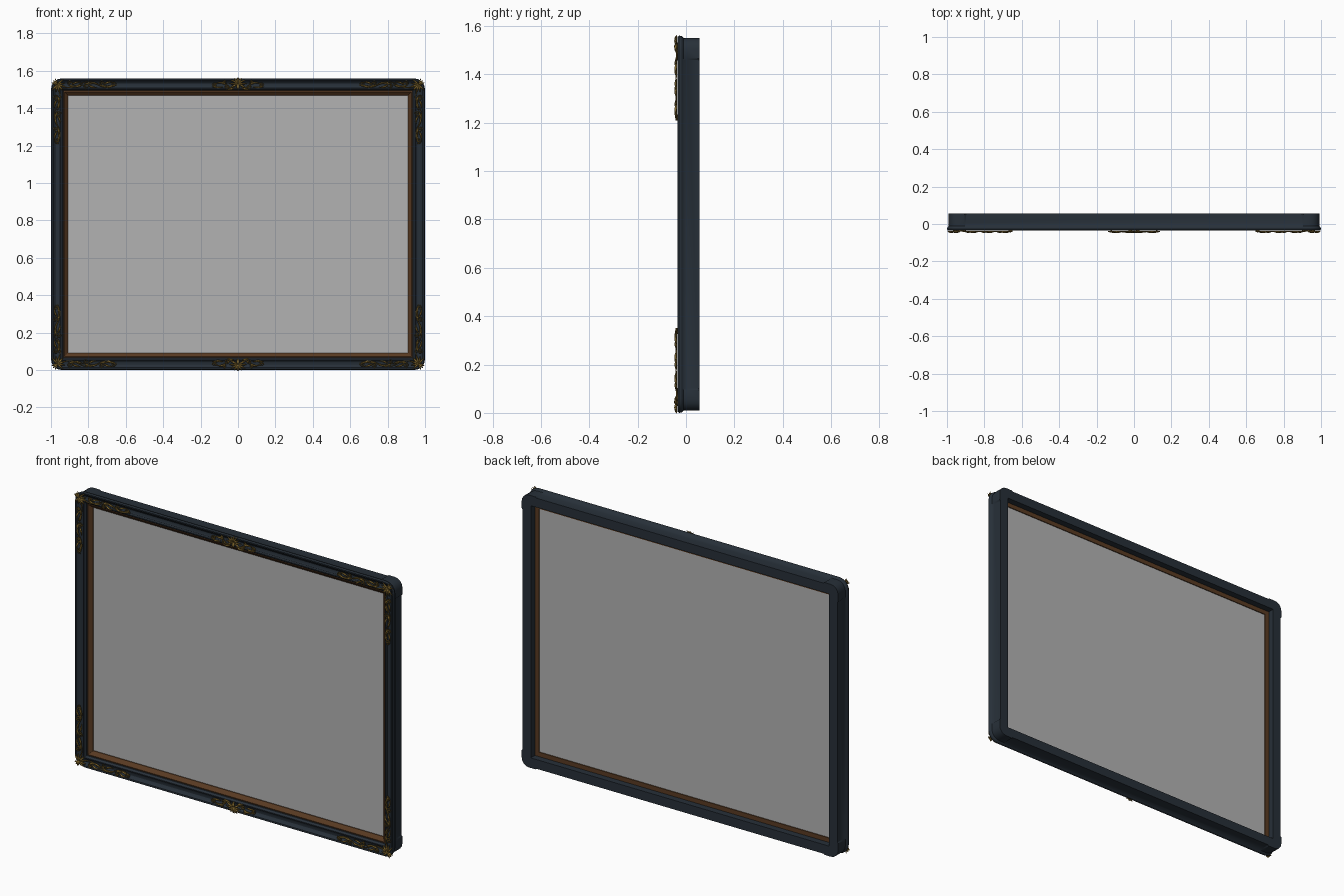
import bpy, bmesh, math

if "Cube" in bpy.data.objects:
    bpy.data.objects.remove(bpy.data.objects["Cube"])

H = 1.56          # overall height
CZ = H / 2


def material(name, rgba):
    m = bpy.data.materials.new(name)
    m.diffuse_color = rgba
    m.use_nodes = True
    m.node_tree.nodes["Principled BSDF"].inputs["Base Color"].default_value = m.diffuse_color
    return m


DARK = material("dark_paint", (0.020, 0.029, 0.040, 1))
BROWN = material("brown_wood", (0.10, 0.043, 0.016, 1))
GOLD = material("old_gold", (0.20, 0.125, 0.025, 1))


def ring_stations(d, y, radius, swell):
    """Points around the rectangle inset by d, corners rounded, slightly swollen."""
    pts = []
    b = 0.005 if (swell and d < 0.02 and y > 0) else 0.0
    r = max(radius - d, 0.0008)
    for sx, sz in ((1, 1), (-1, 1), (-1, -1), (1, -1)):
        arc = []
        for k in range(5):
            a = math.radians(90 * k / 4)
            arc.append((1 - d - r + b + r * math.cos(a), CZ - d - r + b + r * math.sin(a)))
        corner = arc
        if swell:
            e = 0.095
            corner = ([(1 - d, CZ - e - 0.006), (1 - d + b, CZ - e)] + arc +
                      [(1 - e, CZ - d + b), (1 - e - 0.006, CZ - d)])
        if sx * sz < 0:
            corner = corner[::-1]
        pts += [(sx * x, y, CZ + sz * z) for x, z in corner]
    return pts


def moulding(name, profile, radius, mat, swell=False):
    """Sweep a closed (inset, y) profile around the rectangle."""
    bm = bmesh.new()
    rings = [[bm.verts.new(p) for p in ring_stations(d, y, radius, swell)] for d, y in profile]
    n = len(rings[0])
    for i, ra in enumerate(rings):
        rb = rings[(i + 1) % len(rings)]
        for j in range(n):
            k = (j + 1) % n
            bm.faces.new((ra[j], ra[k], rb[k], rb[j]))
    bmesh.ops.recalc_face_normals(bm, faces=bm.faces)
    me = bpy.data.meshes.new(name)
    bm.to_mesh(me)
    bm.free()
    ob = bpy.data.objects.new(name, me)
    bpy.context.collection.objects.link(ob)
    me.materials.append(mat)
    bpy.context.view_layer.objects.active = ob
    ob.select_set(True)
    bpy.ops.object.shade_smooth_by_angle(angle=math.radians(30))
    ob.select_set(False)
    return ob


# Outer dark frame with a flared front edge, cove and inner bead
moulding("outer_frame", [
    (0.014, 0.055), (0.014, 0.006), (0.009, -0.011), (0.002, -0.018), (0.0, -0.028),
    (0.005, -0.035), (0.013, -0.034), (0.018, -0.026), (0.028, -0.020), (0.040, -0.020),
    (0.048, -0.024), (0.052, -0.031), (0.058, -0.031), (0.066, -0.020), (0.066, 0.055)],
    0.06, DARK, True)

# Inner brown slip
moulding("inner_slip", [(0.064, -0.014), (0.072, -0.016), (0.091, 0.002),
                        (0.091, 0.018), (0.064, 0.018)], 0.0, BROWN)

# Pane
bpy.ops.mesh.primitive_cube_add(size=1, location=(0, 0.010, CZ))
pane = bpy.context.object
pane.name = "pane"
pane.scale = (1.83, 0.006, H - 0.17)
pane.data.materials.append(material("pane_grey", (0.45, 0.45, 0.45, 0.75)))


# Ornament strokes: lists of (s along, t inward, lift, radius)
def spiral(s, t, r, start, turns):
    n = 16
    return [(s + r * (1 - 0.8 * i / n) * math.cos(start + turns * math.tau * i / n),
             t + r * (1 - 0.8 * i / n) * math.sin(start + turns * math.tau * i / n),
             0.004, 0.0022 + 0.0016 * i / n) for i in range(n + 1)]


def leaf(s, t, ang, length, bend=0.6, fat=0.0045):
    pts, n = [], 6
    for i in range(n + 1):
        u = i / n
        pts.append((s, t, 0.006 * math.sin(math.pi * u), 0.0008 + fat * math.sin(math.pi * u ** 0.8)))
        a = ang + bend * u
        s += length / n * math.cos(a)
        t += length / n * math.sin(a)
    return pts


def stem(s0, s1, t, amp, waves):
    n = 30
    return [(s0 + (s1 - s0) * i / n, t + amp * math.sin(waves * math.tau * i / n),
             0.004 * math.sin(math.pi * i / n), 0.0032 - 0.0015 * i / n) for i in range(n + 1)]


def ornament(name, strokes, maps):
    """One curve object holding every stroke, placed through each map."""
    cu = bpy.data.curves.new(name, "CURVE")
    cu.dimensions = "3D"
    cu.bevel_depth = 1.0
    cu.bevel_resolution = 1
    cu.use_fill_caps = True
    for f in maps:
        for st in strokes:
            sp = cu.splines.new("POLY")
            sp.points.add(len(st) - 1)
            for p, (s, t, lift, rad) in zip(sp.points, st):
                x, z = f(s, t)
                p.co = (x, -0.037 - lift, z, 1)
                p.radius = rad
    ob = bpy.data.objects.new(name, cu)
    bpy.context.collection.objects.link(ob)
    cu.materials.append(GOLD)


# Corner arm: wavy stem, scrolls and leaves; half of the corner shell
arm = [stem(0.05, 0.35, 0.034, 0.016, 1.5), spiral(0.335, 0.034, 0.015, 0.5, -1.4)]
for i, s in enumerate((0.105, 0.19, 0.275)):
    up = 1 if i % 2 else -1
    arm.append(spiral(s, 0.034 + up * 0.006, 0.016, up * 1.6, up * 1.5))
    arm.append(leaf(s + 0.01, 0.034, up * 0.7, 0.05, -up * 1.0))
    arm.append(leaf(s - 0.01, 0.034, -up * 0.6, 0.045, up * 1.2))
    arm.append(leaf(s + 0.02, 0.034 - up * 0.012, up * 0.1, 0.05, up * 0.4))
for k in range(4):
    arm.append(leaf(0.034, 0.034, math.radians(45 - 30 * k), 0.042, 0.2))
arm.append(leaf(0.034, 0.034, math.radians(225), 0.032, 0.0, 0.006))
arm.append(leaf(0.034, 0.034, math.radians(255), 0.034, -0.2))

for vn, sz in (("bottom", -1), ("top", 1)):
    for hn, sx in (("left", -1), ("right", 1)):
        def along_x(s, t, sx=sx, sz=sz):
            return sx * (1 - s), CZ + sz * (CZ - t)

        def along_z(s, t, sx=sx, sz=sz):
            return sx * (1 - t), CZ + sz * (CZ - s)
        ornament(f"{vn}_{hn}_corner_ornament", arm, (along_x, along_z))

# Centre crest: half strokes mirrored left and right
crest = [stem(0.01, 0.125, 0.036, 0.013, 1.0), spiral(0.125, 0.036, 0.013, 0.4, -1.3),
         spiral(0.06, 0.046, 0.014, 1.5, 1.5), spiral(0.075, 0.022, 0.012, -1.5, -1.4),
         leaf(0.06, 0.03, -0.3, 0.06, 0.6), leaf(0.08, 0.045, 0.2, 0.06, -0.5),
         leaf(0.02, 0.05, 0.5, 0.045, -0.7)]
for k in range(5):
    crest.append(leaf(0.0, 0.03, math.radians(-90 + 28 * k), 0.034 + 0.005 * k, 0.25))
crest.append(leaf(0.0, 0.03, math.radians(80), 0.032, 0.3, 0.006))

for vn, sz in (("bottom", -1), ("top", 1)):
    ornament(f"{vn}_centre_ornament", crest,
             [lambda s, t, sx=sx, sz=sz: (sx * s, CZ + sz * (CZ - t)) for sx in (-1, 1)])
